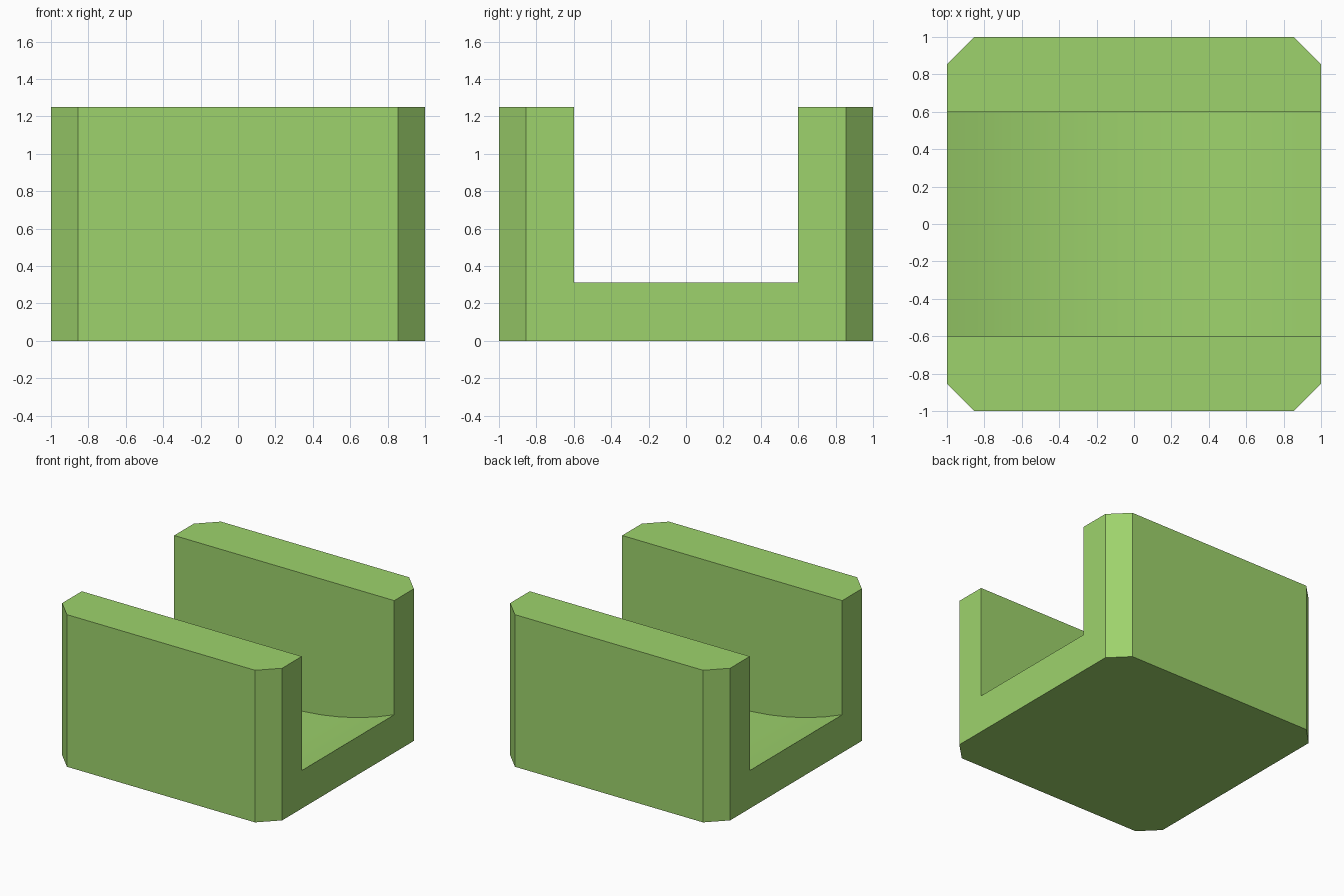
import bpy, bmesh, math
from mathutils import Vector

if "Cube" in bpy.data.objects:
    bpy.data.objects.remove(bpy.data.objects["Cube"])


def prism(name, profile, direction):
    """Extrude a closed planar profile along a direction."""
    bm = bmesh.new()
    face = bm.faces.new([bm.verts.new(p) for p in profile])
    ext = bmesh.ops.extrude_face_region(bm, geom=[face])
    verts = [g for g in ext["geom"] if isinstance(g, bmesh.types.BMVert)]
    bmesh.ops.translate(bm, verts=verts, vec=Vector(direction))
    bmesh.ops.recalc_face_normals(bm, faces=bm.faces)
    mesh = bpy.data.meshes.new(name)
    bm.to_mesh(mesh)
    bm.free()
    obj = bpy.data.objects.new(name, mesh)
    bpy.context.collection.objects.link(obj)
    return obj


HEIGHT, CHAMFER = 1.25, 0.145
LIP, DIP, HALF_GAP = 0.312, 0.2, 0.6

# Block with chamfered vertical corners
c = 1 - CHAMFER
outline = [(1, -c), (1, c), (c, 1), (-c, 1), (-1, c), (-1, -c), (-c, -1), (c, -1)]
block = prism("channel_block", [(x, y, 0) for x, y in outline], (0, 0, HEIGHT))

# Channel cutter with a shallow arc for its floor, extended flat past both ends
radius = (1 + DIP ** 2) / (2 * DIP)
half_angle = math.asin(1 / radius)
steps = 12
arc = []
for i in range(steps + 1):
    a = half_angle * (2 * i / steps - 1)
    arc.append((radius * math.sin(a), LIP - DIP + radius * (1 - math.cos(a))))
side = [(-1.2, LIP)] + arc + [(1.2, LIP), (1.2, 1.5), (-1.2, 1.5)]
cutter = prism("channel_cutter", [(x, -HALF_GAP, z) for x, z in side], (0, 2 * HALF_GAP, 0))
cutter.hide_render = True

# Cut the channel
mod = block.modifiers.new("channel", 'BOOLEAN')
mod.operation = 'DIFFERENCE'
mod.solver = 'EXACT'
mod.object = cutter
bpy.context.view_layer.objects.active = block
block.select_set(True)
bpy.ops.object.modifier_apply(modifier=mod.name)
bpy.data.objects.remove(cutter)

# Smooth curved floor, sharp edges elsewhere
bpy.ops.object.shade_smooth_by_angle(angle=math.radians(15))

# Green finish
mat = bpy.data.materials.new("green")
mat.diffuse_color = (0.34, 0.65, 0.15, 1)
mat.use_nodes = True
mat.node_tree.nodes["Principled BSDF"].inputs["Base Color"].default_value = mat.diffuse_color
block.data.materials.clear()
block.data.materials.append(mat)
